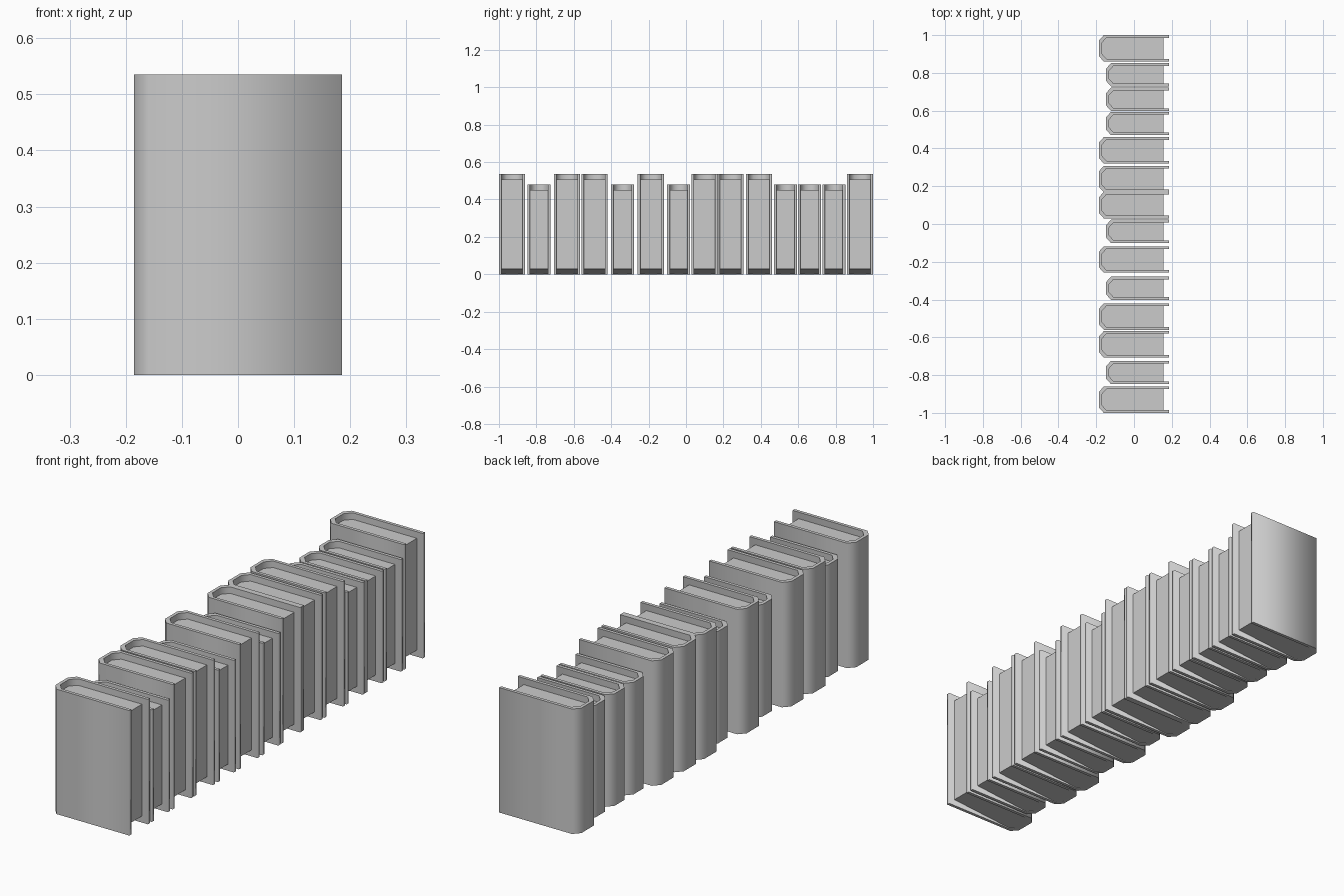
import bpy
import bmesh

cube = bpy.data.objects.get("Cube")
if cube:
    bpy.data.objects.remove(cube, do_unlink=True)

GREY = bpy.data.materials.new("plain_grey")
GREY.use_nodes = True
GREY.diffuse_color = (0.6, 0.6, 0.6, 1)
GREY.node_tree.nodes["Principled BSDF"].inputs["Base Color"].default_value = (0.6, 0.6, 0.6, 1)

FRONT = 0.185    # open edge of the covers
BOARD = 0.014    # cover thickness
LIP = 0.028      # how far the covers stand past the pages


def half_outline(spine, half):
    """Chamfered spine outline from the -y board round to the +y board."""
    cx, cy = spine + 0.025, half - 0.028
    return [(cx, -half), (spine, -cy), (spine, cy), (cx, half)]


def prism(name, outline, height, bottom=lambda x: 0.0, smooth=False):
    """Extrude a closed outline upward; walls may be smooth, caps stay sharp."""
    bm = bmesh.new()
    low = [bm.verts.new((x, y, bottom(x))) for x, y in outline]
    high = [bm.verts.new((x, y, height)) for x, y in outline]
    caps = [bm.faces.new(low), bm.faces.new(high)]
    n = len(outline)
    for i in range(n):
        j = (i + 1) % n
        bm.faces.new((low[i], low[j], high[j], high[i]))
    bmesh.ops.recalc_face_normals(bm, faces=bm.faces)
    for f in bm.faces:
        f.smooth = smooth and f not in caps
    for cap in caps:
        for e in cap.edges:
            e.smooth = False
    mesh = bpy.data.meshes.new(name)
    bm.to_mesh(mesh)
    bm.free()
    mesh.materials.append(GREY)
    obj = bpy.data.objects.new(name, mesh)
    bpy.context.collection.objects.link(obj)
    return obj


def book(index, y, tall):
    spine, half, height = (-FRONT, 0.07, 0.535) if tall else (-0.147, 0.0615, 0.48)
    outer = half_outline(spine, half)
    inner = half_outline(spine + BOARD, half - BOARD)

    # folded cover: two boards joined by the chamfered spine
    cover = ([(FRONT, -half)] + outer + [(FRONT, half), (FRONT, half - BOARD)]
             + inner[::-1] + [(FRONT, BOARD - half)])
    prism(f"book_cover_{index}", cover, height, smooth=True).location.y = y

    # page block, its underside rising toward the open edge
    edge, back = FRONT - LIP, spine + BOARD
    pages = [(edge, BOARD - half)] + inner + [(edge, half - BOARD)]
    prism(f"book_pages_{index}", pages, height - LIP,
          lambda x: LIP * (x - back) / (edge - back)).location.y = y


# row of books, tall (T) and short (s)
SIZES = "TsTTsTsTTTsssT"
CENTRES = [-0.93, -0.786, -0.637, -0.49, -0.34, -0.188, -0.039,
           0.1, 0.238, 0.39, 0.532, 0.66, 0.79, 0.93]
for i, (size, y) in enumerate(zip(SIZES, CENTRES), 1):
    book(i, y, size == "T")
